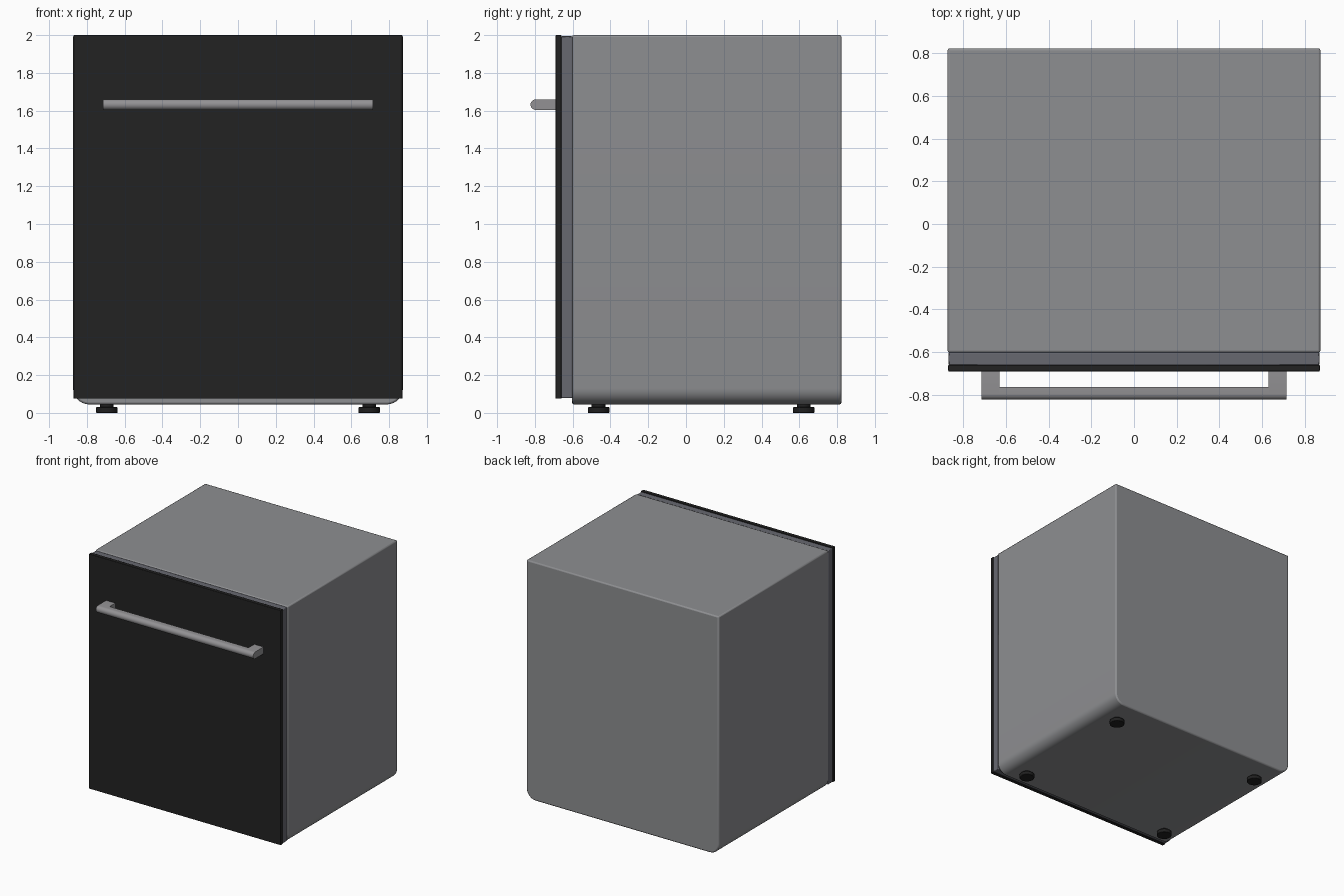
import bpy, bmesh, math
from mathutils import Vector

if "Cube" in bpy.data.objects:
    bpy.data.objects.remove(bpy.data.objects["Cube"])


def mat(name, rgb):
    m = bpy.data.materials.new(name)
    m.diffuse_color = (*rgb, 1)
    m.use_nodes = True
    m.node_tree.nodes["Principled BSDF"].inputs["Base Color"].default_value = m.diffuse_color
    return m


steel = mat("steel grey", (0.27, 0.274, 0.285))
panel = mat("dark blue grey", (0.135, 0.138, 0.163))
black = mat("black", (0.016, 0.016, 0.016))
handle_grey = mat("handle grey", (0.29, 0.285, 0.295))
rubber = mat("foot black", (0.014, 0.014, 0.014))


def prism(bm, profile, offset):
    """Extrude a closed 3D profile by an offset vector."""
    f = bm.faces.new([bm.verts.new(p) for p in profile])
    r = bmesh.ops.extrude_face_region(bm, geom=[f])
    verts = [v for v in r["geom"] if isinstance(v, bmesh.types.BMVert)]
    bmesh.ops.translate(bm, verts=verts, vec=Vector(offset))


def finish(bm, name, material, bevel=0.0, segments=2):
    bmesh.ops.recalc_face_normals(bm, faces=bm.faces)
    me = bpy.data.meshes.new(name)
    bm.to_mesh(me)
    bm.free()
    ob = bpy.data.objects.new(name, me)
    bpy.context.collection.objects.link(ob)
    me.materials.append(material)
    if bevel:
        b = ob.modifiers.new("bevel", "BEVEL")
        b.width, b.segments = bevel, segments
        b.limit_method, b.angle_limit = "ANGLE", math.radians(40)
    bpy.context.view_layer.objects.active = ob
    ob.select_set(True)
    bpy.ops.object.shade_smooth_by_angle(angle=math.radians(40))
    ob.select_set(False)
    return ob


def box(name, lo, hi, material, bevel):
    bm = bmesh.new()
    (x0, y0, z0), (x1, y1, z1) = lo, hi
    prism(bm, [(x0, y0, z0), (x1, y0, z0), (x1, y0, z1), (x0, y0, z1)],
          (0, y1 - y0, 0))
    return finish(bm, name, material, bevel)


# Cabinet: front profile with rounded lower corners, extruded backwards
W, R, BOTTOM = 0.873, 0.085, 0.045
right = [(W - R + R * math.sin(a), BOTTOM + R - R * math.cos(a))
         for a in [i * math.pi / 16 for i in range(9)]] + [(W, 2.0)]
outline = right + [(-x, z) for x, z in reversed(right)]
bm = bmesh.new()
prism(bm, [(x, -0.603, z) for x, z in outline], (0, 1.426, 0))
finish(bm, "cabinet", steel, 0.01)

# Door: grey inner slab and black front plate
box("door_inner", (-0.868, -0.662, 0.078), (0.868, -0.601, 1.994), panel, 0.005)
box("door_front", (-0.87, -0.69, 0.075), (0.87, -0.66, 2.0), black, 0.003)


# Handle: D-shaped bar with deeper end posts of the same profile
def d_profile(x, back):
    r, zc = 0.028, 1.632
    arc = [math.pi / 2 + i * math.pi / 12 for i in range(13)]
    return ([(x, -0.795 + r * math.cos(a), zc + r * math.sin(a)) for a in arc]
            + [(x, back, zc - r), (x, back, zc + r)])


bm = bmesh.new()
prism(bm, d_profile(-0.632, -0.764), (1.264, 0, 0))
for x in (-0.714, 0.63):
    prism(bm, d_profile(x, -0.688), (0.084, 0, 0))
finish(bm, "handle", handle_grey)

# Feet: wide pad with a narrower stem
for sx, side in ((-1, "left"), (1, "right")):
    for y, end in ((-0.463, "front"), (0.623, "back")):
        bm = bmesh.new()
        for r, z0, z1 in ((0.057, 0.0, 0.03), (0.036, 0.028, 0.06)):
            prism(bm, [(sx * 0.694 + r * math.cos(i * math.pi / 16),
                        y + r * math.sin(i * math.pi / 16), z0)
                       for i in range(32)], (0, 0, z1 - z0))
        finish(bm, f"foot_{end}_{side}", rubber, 0.003)
